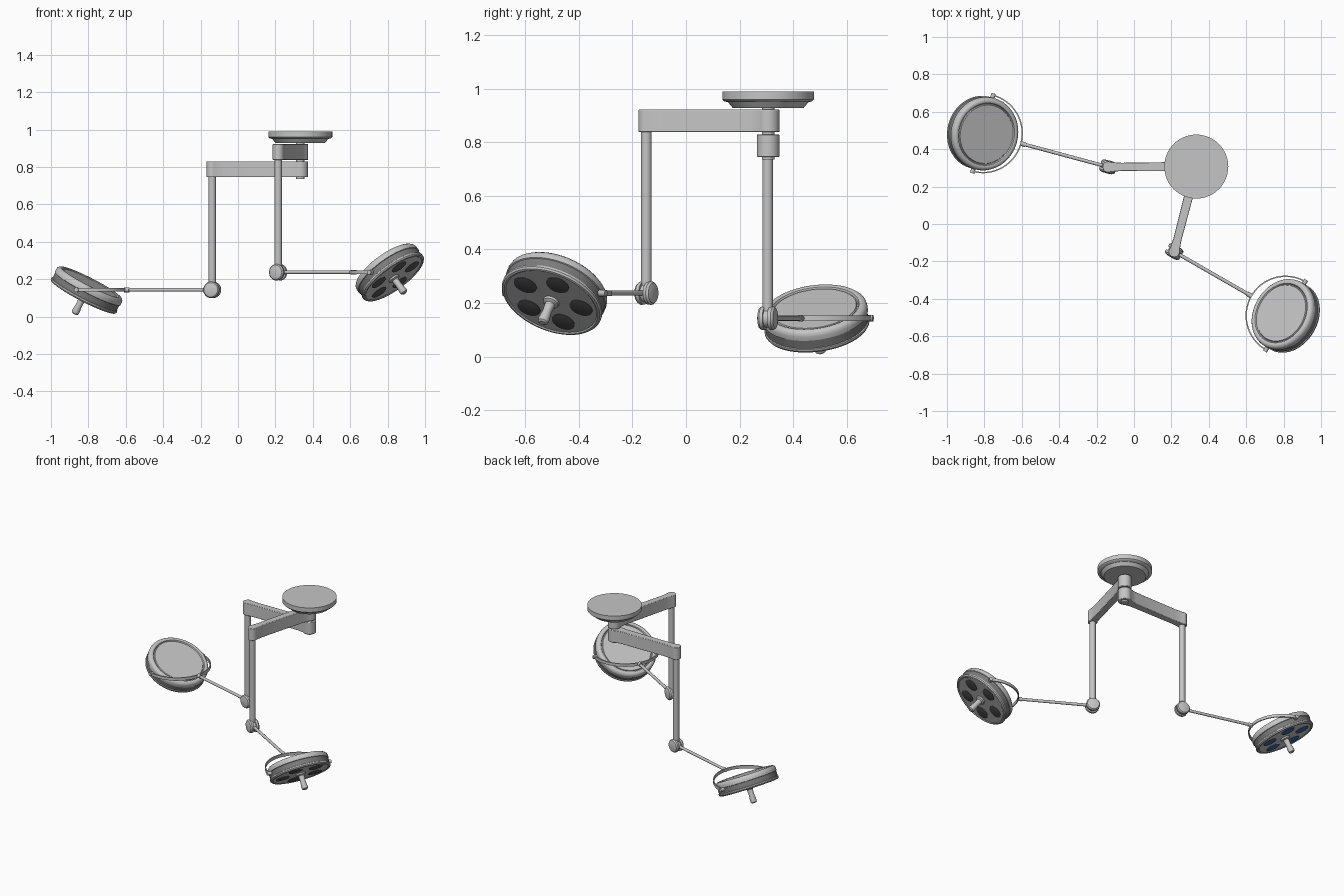
import bpy, bmesh, math
from mathutils import Matrix, Vector

if "Cube" in bpy.data.objects:
    bpy.data.objects.remove(bpy.data.objects["Cube"])


def material(name, rgb):
    m = bpy.data.materials.new(name)
    m.diffuse_color = (*rgb, 1)
    m.use_nodes = True
    m.node_tree.nodes["Principled BSDF"].inputs["Base Color"].default_value = m.diffuse_color
    return m


GREY = material("light_grey", (0.56, 0.56, 0.56))
BAND = material("dark_band", (0.2, 0.2, 0.2))
LENS = material("dark_lens", (0.09, 0.09, 0.09))
BLUE = material("blue_lens", (0.05, 0.13, 0.32))


def finish(bm, name, mats, matrix=Matrix()):
    bmesh.ops.recalc_face_normals(bm, faces=bm.faces)
    me = bpy.data.meshes.new(name)
    bm.to_mesh(me)
    bm.free()
    for m in mats:
        me.materials.append(m)
    ob = bpy.data.objects.new(name, me)
    bpy.context.collection.objects.link(ob)
    ob.matrix_world = matrix
    bpy.ops.object.select_all(action='DESELECT')
    ob.select_set(True)
    bpy.context.view_layer.objects.active = ob
    bpy.ops.object.shade_smooth_by_angle(angle=math.radians(35))
    return ob


def lathe(name, profile, matrix=Matrix(), mats=(GREY,), seg=48, band=None):
    """Spin (radius, z) points; faces lying wholly in the z range band use material 1."""
    bm = bmesh.new()
    rings = []
    for r, z in profile:
        if r == 0:
            rings.append([bm.verts.new((0, 0, z))] * seg)
        else:
            rings.append([bm.verts.new((r * math.cos(2 * math.pi * i / seg),
                                        r * math.sin(2 * math.pi * i / seg), z)) for i in range(seg)])
    for a, b in zip(rings, rings[1:]):
        for i in range(seg):
            j = (i + 1) % seg
            f = bm.faces.new(list(dict.fromkeys((a[i], a[j], b[j], b[i]))))
            if band and all(band[0] <= v.co.z <= band[1] for v in f.verts):
                f.material_index = 1
    return finish(bm, name, mats, matrix)


def along(start, axis):
    """Frame at start with its z along axis."""
    q = Vector(axis).to_track_quat('Z', 'Y')
    return Matrix.Translation(Vector(start)) @ q.to_matrix().to_4x4()


def rod(name, a, b, r, seg=24):
    a, b = Vector(a), Vector(b)
    n = (b - a).length
    return lathe(name, [(0, 0), (r, 0), (r, n), (0, n)], along(a, b - a), seg=seg)


def beam(name, pivot, end, z0, z1):
    """Upper arm: round pivot, slim body and round tip, extruded upward."""
    pivot, end = Vector((*pivot, z0)), Vector((*end, z0))
    n = (end - pivot).length
    pts = []
    for i in range(17):
        t = math.radians(50 + 260 * i / 16)
        pts.append((0.042 * math.cos(t), 0.042 * math.sin(t)))
    pts += [(0.07, -0.025), (n - 0.07, -0.022)]
    for i in range(17):
        t = math.radians(-120 + 240 * i / 16)
        pts.append((n + 0.03 * math.cos(t), 0.03 * math.sin(t)))
    pts += [(n - 0.07, 0.022), (0.07, 0.025)]
    bm = bmesh.new()
    face = bm.faces.new([bm.verts.new((x, y, 0)) for x, y in pts])
    ext = bmesh.ops.extrude_face_region(bm, geom=[face])
    up = [v for v in ext['geom'] if isinstance(v, bmesh.types.BMVert)]
    bmesh.ops.translate(bm, verts=up, vec=(0, 0, z1 - z0))
    d = end - pivot
    ob = finish(bm, name, [GREY], Matrix.Translation(pivot) @ Matrix.Rotation(math.atan2(d.y, d.x), 4, 'Z'))
    bev = ob.modifiers.new("soft_edges", 'BEVEL')
    bev.width, bev.segments, bev.angle_limit = 0.003, 2, math.radians(60)


def yoke(name, centre, out):
    """Half hoop strip around the lamp on the joint side."""
    bm = bmesh.new()
    prev = None
    n = 32
    for i in range(n + 1):
        t = -math.pi / 2 + math.pi * i / n
        ring = [bm.verts.new((r * math.cos(t), r * math.sin(t), z))
                for r, z in ((0.207, -0.01), (0.214, -0.01), (0.214, 0.01), (0.207, 0.01))]
        if prev:
            for k in range(4):
                m = (k + 1) % 4
                bm.faces.new((prev[k], prev[m], ring[m], ring[k]))
        else:
            bm.faces.new(ring)
        prev = ring
    bm.faces.new(prev[::-1])
    finish(bm, name, [GREY], Matrix.Translation(centre) @
           Matrix.Rotation(math.atan2(-out.y, -out.x), 4, 'Z'))


def lamp_assembly(tag, joint, pole_top, centre, tilt, lens_mat):
    joint, centre = Vector(joint), Vector(centre)
    out = (centre - joint).normalized()
    side = Vector((-out.y, out.x, 0))

    # Hanging pole and forked elbow
    rod(tag + "_pole", joint, (joint.x, joint.y, pole_top), 0.02)
    for k, s in (("left", 1), ("right", -1)):
        lathe(f"{tag}_elbow_cheek_{k}",
              [(0, 0.009), (0.043, 0.009), (0.044, 0.022), (0.038, 0.03), (0.024, 0.034), (0, 0.035)],
              along(joint, side * s), seg=32)
    rod(tag + "_elbow_core", joint - side * 0.01, joint + side * 0.01, 0.034)

    # Thin lower arm, hoop and pivot knobs
    rod(tag + "_lower_arm", joint, centre - out * 0.208, 0.0095, 16)
    rod(tag + "_arm_socket", centre - out * 0.235, centre - out * 0.207, 0.013, 16)
    yoke(tag + "_yoke", centre, out)
    for k, s in (("left", 1), ("right", -1)):
        rod(f"{tag}_pivot_{k}", centre + side * s * 0.185, centre + side * s * 0.221, 0.012, 16)

    # Lamp frame: local x points down toward the elbow, local z is the lamp's back
    M = (Matrix.Translation(centre) @ Matrix.Rotation(math.atan2(-out.y, -out.x), 4, 'Z')
         @ Matrix.Rotation(math.radians(tilt), 4, 'Y'))
    lathe(tag + "_lamp_head",
          [(0, 0.041), (0.157, 0.041), (0.160, 0.035), (0.164, 0.035), (0.168, 0.043), (0.176, 0.046),
           (0.186, 0.044), (0.194, 0.036), (0.197, 0.025), (0.197, 0.009), (0.193, 0.007),
           (0.193, -0.026), (0.197, -0.028), (0.197, -0.036), (0.192, -0.043), (0.184, -0.045),
           (0.179, -0.041), (0, -0.041)], M, (GREY, BAND), 64, band=(-0.027, 0.008))

    # Five round lenses underneath
    for i in range(5):
        t = 2 * math.pi * i / 5
        lathe(f"{tag}_lens_{i + 1}", [(0, -0.038), (0.045, -0.038), (0.045, -0.043), (0.042, -0.044), (0, -0.044)],
              M @ Matrix.Translation((0.118 * math.cos(t), 0.118 * math.sin(t), 0)), (lens_mat,), 32)

    # Grip in the middle
    lathe(tag + "_grip", [(0, -0.038), (0.032, -0.038), (0.030, -0.05), (0.019, -0.056), (0.017, -0.09),
                          (0.021, -0.13), (0.019, -0.141), (0.012, -0.146), (0, -0.146)], M, seg=32)


# Ceiling plate and central spindle
PIVOT = (0.333, 0.307)
lathe("ceiling_plate", [(0, 0.928), (0.132, 0.928), (0.15, 0.95), (0.164, 0.953), (0.171, 0.96),
                        (0.171, 0.99), (0, 0.99)], Matrix.Translation((*PIVOT, 0)), seg=64)
rod("spindle", (*PIVOT, 0.735), (*PIVOT, 0.935), 0.023)

# Two swinging upper arms
beam("upper_arm_left", PIVOT, (-0.138, 0.305), 0.745, 0.83)
beam("upper_arm_right", PIVOT, (0.215, -0.148), 0.838, 0.922)

# Two hanging lamps
lamp_assembly("left", (-0.138, 0.305, 0.143), 0.75, (-0.808, 0.485, 0.143), 28, BLUE)
lamp_assembly("right", (0.215, -0.148, 0.237), 0.845, (0.81, -0.49, 0.237), 40, LENS)
